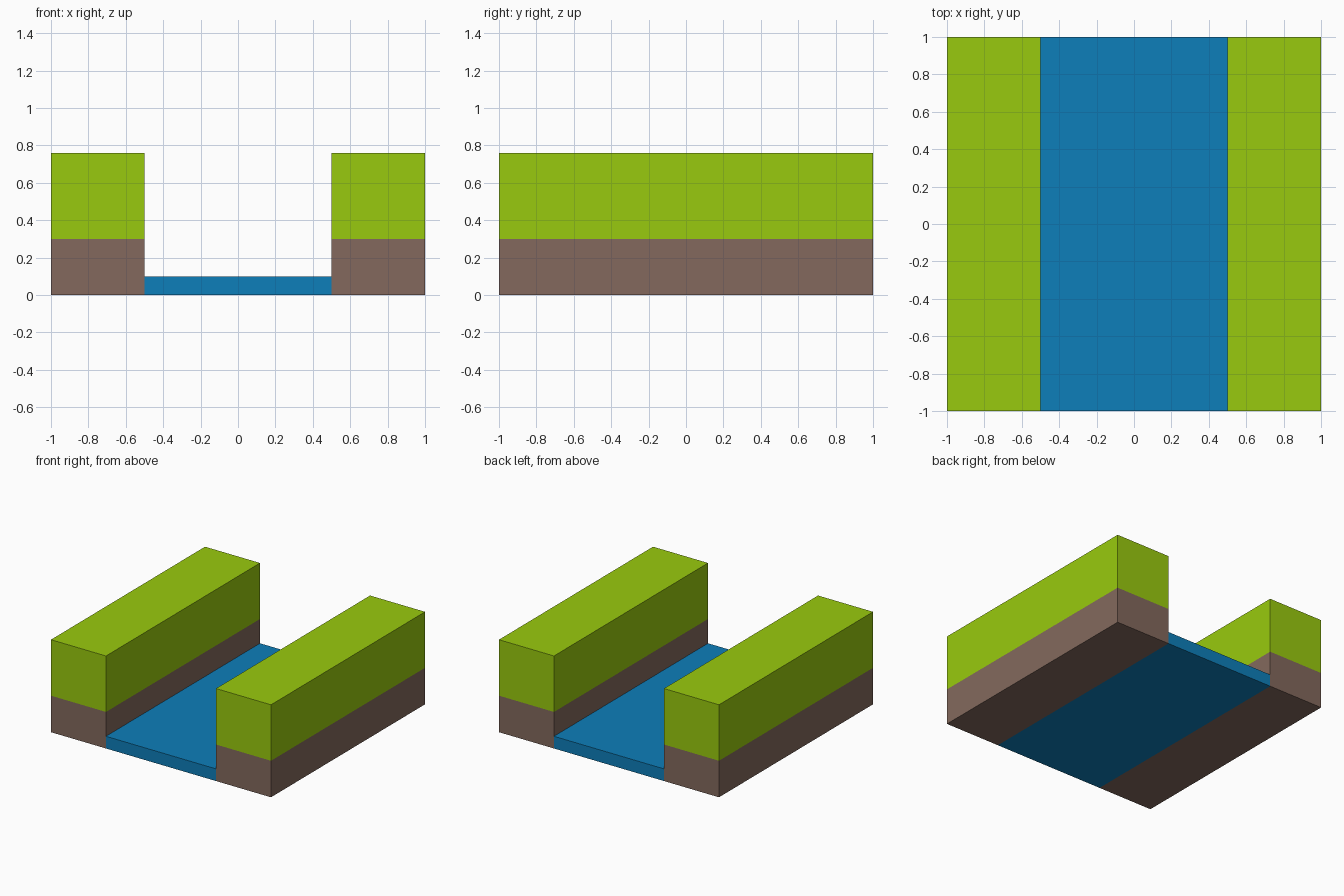
import bpy

if "Cube" in bpy.data.objects:
    bpy.data.objects.remove(bpy.data.objects["Cube"])


def srgb(r, g, b):
    def lin(c):
        c /= 255
        return c / 12.92 if c <= 0.04045 else ((c + 0.055) / 1.055) ** 2.4
    return (lin(r), lin(g), lin(b), 1)


def material(name, rgb):
    m = bpy.data.materials.new(name)
    m.diffuse_color = srgb(*rgb)
    m.use_nodes = True
    m.node_tree.nodes["Principled BSDF"].inputs["Base Color"].default_value = m.diffuse_color
    return m


def box(name, x0, x1, z0, z1, mat):
    bpy.ops.mesh.primitive_cube_add(size=1, location=((x0 + x1) / 2, 0, (z0 + z1) / 2))
    o = bpy.context.object
    o.name = name
    o.scale = (x1 - x0, 2, z1 - z0)
    bpy.ops.object.transform_apply(location=False, rotation=False, scale=True)
    o.data.materials.append(mat)


grass = material("grass green", (153, 202, 14))
soil = material("soil brown", (131, 105, 93))
water = material("water blue", (13, 126, 186))

# River bed slab between the banks
box("water", -0.5, 0.5, 0, 0.1, water)

# Banks: soil below, grass on top
for side, x0, x1 in (("left", -1, -0.5), ("right", 0.5, 1)):
    box(side + "_bank_soil", x0, x1, 0, 0.3, soil)
    box(side + "_bank_grass", x0, x1, 0.3, 0.76, grass)
